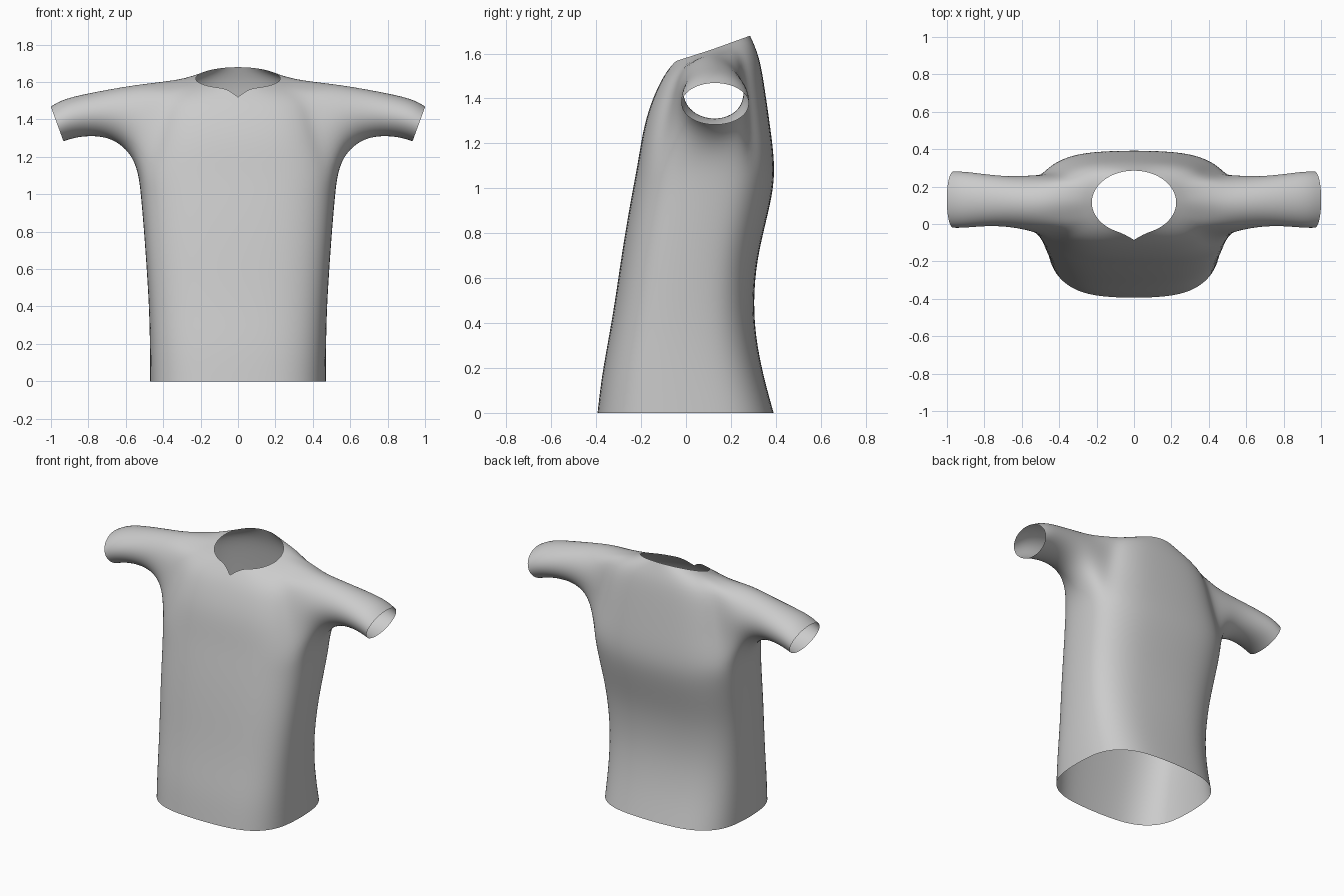
import bpy, bmesh, math

cube = bpy.data.objects.get("Cube")
if cube:
    bpy.data.objects.remove(cube, do_unlink=True)

# Plain grey cloth
cloth = bpy.data.materials.new("grey cloth")
cloth.use_nodes = True
cloth.diffuse_color = (0.6, 0.6, 0.6, 1)
cloth.node_tree.nodes["Principled BSDF"].inputs["Base Color"].default_value = (0.6, 0.6, 0.6, 1)

SIDES = 24
SLEEVE_SIDES = 14
bm = bmesh.new()
crease = bm.verts.layers.float.new("crease_vert")


def power(v, e):
    return math.copysign(abs(v) ** e, v)


def body_ring(w, yf, yb, zf, zs, zb, n=3.0):
    """Rounded loop: half width, front/back y, front/side/back z, squareness."""
    ring = []
    for i in range(SIDES):
        a = 2 * math.pi * i / SIDES
        c, s = power(math.cos(a), 2 / n), power(math.sin(a), 2 / n)
        y = (yf + yb) / 2 + s * (yb - yf) / 2
        z = zs + abs(s) * ((zb if s > 0 else zf) - zs)
        ring.append(bm.verts.new((w * c, y, z)))
    return ring


def bridge(lower, upper, skip=()):
    n = len(lower)
    for i in range(n):
        if i not in skip:
            j = (i + 1) % n
            bm.faces.new((lower[i], lower[j], upper[j], upper[i]))


# Torso: height, half width, front y, back y
torso = [(0, .473, -.397, .393), (.17, .474, -.377, .345), (.34, .477, -.345, .312),
         (.5, .485, -.318, .302), (.68, .497, -.292, .317), (.85, .51, -.265, .358),
         (1.0, .523, -.238, .393), (1.12, .537, -.215, .397)]
rings = [body_ring(w, yf, yb, z, z, z) for z, w, yf, yb in torso]

# Chest, shoulders and neckline
arm = len(rings) - 1
rings.append(body_ring(.48, -.19, .376, 1.28, 1.28, 1.28))
rings.append(body_ring(.44, -.15, .35, 1.4, 1.43, 1.46))
rings.append(body_ring(.40, -.11, .328, 1.485, 1.607, 1.59, 2.7))
rings.append(body_ring(.228, -.056, .287, 1.563, 1.618, 1.68, 2.0))

# Notch at the front of the neckline
notch = rings[-1][SIDES * 3 // 4]
notch.co = (0, -.085, 1.52)
notch[crease] = 1.0

# Body faces, leaving an armhole on each side
half = SIDES // 2
holes = {-2, -1, 0, 1}
skip = {k % SIDES for k in holes} | {(half + k) % SIDES for k in holes}
for r in range(len(rings) - 1):
    bridge(rings[r], rings[r + 1], skip if arm <= r < arm + 3 else ())

# Sleeve: underside x, z, top x, z, centre y, half depth
sleeve = [(.575, 1.215, .5, 1.597, .11, .155), (.67, 1.297, .66, 1.57, .12, .137),
          (.79, 1.312, .8, 1.543, .128, .142), (.885, 1.297, .935, 1.513, .13, .156),
          (.932, 1.28, 1.002, 1.472, .13, .155)]
for side in (1, -1):
    def at(r, k):
        return rings[arm + r][k % SIDES if side > 0 else (half - k) % SIDES]
    previous = ([at(0, k) for k in range(-2, 3)] + [at(1, 2), at(2, 2)]
                + [at(3, k) for k in range(2, -3, -1)] + [at(2, -2), at(1, -2)])
    for xb, zb, xt, zt, yc, ry in sleeve:
        ring = []
        for i in range(SLEEVE_SIDES):
            a = 2 * math.pi * (i - 2) / SLEEVE_SIDES
            t = (1 - math.cos(a)) / 2
            ring.append(bm.verts.new((side * (xb + t * (xt - xb)),
                                      yc + ry * math.sin(a), zb + t * (zt - zb))))
        bridge(previous, ring)
        previous = ring

bmesh.ops.recalc_face_normals(bm, faces=bm.faces)
mesh = bpy.data.meshes.new("shirt")
bm.to_mesh(mesh)
bm.free()
mesh.materials.append(cloth)
for face in mesh.polygons:
    face.use_smooth = True
shirt = bpy.data.objects.new("shirt", mesh)
bpy.context.collection.objects.link(shirt)

# Soft cloth surface
soft = shirt.modifiers.new("soft surface", "SUBSURF")
soft.levels = soft.render_levels = 2
